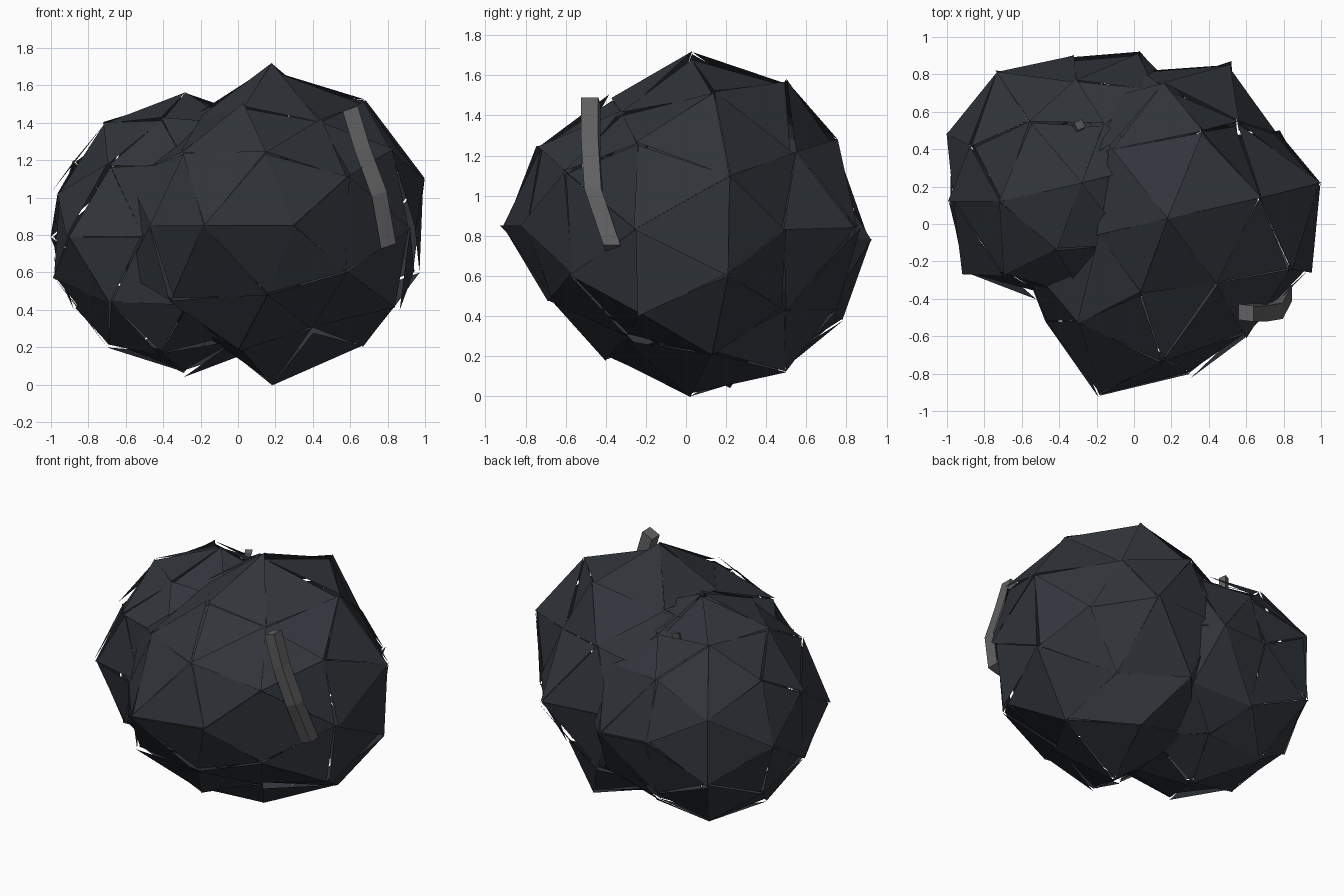
import bpy, bmesh, random
from math import radians
from itertools import product
from mathutils import Vector, Matrix

if "Cube" in bpy.data.objects:
    bpy.data.objects.remove(bpy.data.objects["Cube"])

random.seed(4)


def material(name, rgb):
    m = bpy.data.materials.new(name)
    m.diffuse_color = (*rgb, 1)
    m.use_nodes = True
    m.node_tree.nodes["Principled BSDF"].inputs["Base Color"].default_value = m.diffuse_color
    return m


def ball_directions():
    # 42 directions of a once-subdivided icosahedron standing on an edge midpoint
    dirs = {}
    for seed in ((.8507, .5257, 0), (.309, .5, .809), (0, 0, 1)):
        for k in range(3):
            p = seed[k:] + seed[:k]
            for s in product((1, -1), repeat=3):
                v = Vector(a * b for a, b in zip(p, s))
                dirs[tuple(round(c, 2) + 0.0 for c in v)] = v
    return list(dirs.values())


def rough_ball(name, centre, radii, pulled, mat):
    # faceted lump: hull, reshape, then tilt the separate facets slightly
    c = Vector(centre)
    turn = Matrix.Rotation(radians(-108.7), 3, 'Z')
    bm = bmesh.new()
    for d in ball_directions():
        bm.verts.new(turn @ d)
    bmesh.ops.convex_hull(bm, input=bm.verts[:])
    inv = turn.inverted()
    for v in bm.verts:
        d = inv @ v.co
        v.co = c + turn @ Vector(a * r for a, r in zip(d, radii))
    free = set(bm.verts)
    for p in pulled:
        p = Vector(p)
        v = min(free, key=lambda q: (q.co - p).length)
        if (v.co - p).length < 0.35:
            v.co = p
            free.discard(v)
    bmesh.ops.recalc_face_normals(bm, faces=bm.faces[:])
    bmesh.ops.split_edges(bm, edges=bm.edges[:])
    for v in bm.verts:
        v.co += (v.co - c).normalized() * random.uniform(-.04, .006)
    me = bpy.data.meshes.new(name)
    bm.to_mesh(me)
    bm.free()
    me.materials.append(mat)
    ob = bpy.data.objects.new(name, me)
    bpy.context.collection.objects.link(ob)
    return ob


def bent_bar(name, path, across, depth, mat):
    # rectangular section carried along the path: across = side direction, depth = outward
    a, d = Vector(across) / 2, Vector(depth) / 2
    bm = bmesh.new()
    rings = [[bm.verts.new(Vector(p) + s * a + t * d)
              for s, t in ((-1, -1), (1, -1), (1, 1), (-1, 1))] for p in path]
    for r, q in zip(rings, rings[1:]):
        for i in range(4):
            j = (i + 1) % 4
            bm.faces.new((r[i], r[j], q[j], q[i]))
    bm.faces.new(rings[0])
    bm.faces.new(rings[-1])
    bmesh.ops.recalc_face_normals(bm, faces=bm.faces[:])
    me = bpy.data.meshes.new(name)
    bm.to_mesh(me)
    bm.free()
    me.materials.append(mat)
    ob = bpy.data.objects.new(name, me)
    bpy.context.collection.objects.link(ob)


dark = material("dark_slate", (.03, .035, .043))
grey = material("grey_bar", (.12, .12, .12))

# large lump
rough_ball("large_lump", (.17, 0, .855), (.88, .82, .855), [
    (.18, .03, 1.715), (.18, .02, 0), (-.19, -.93, .85), (.52, .87, .84),
    (1, .22, 1.1), (.97, .21, .6), (.95, -.26, .83), (.78, .5, .83),
    (.3, -.82, .85), (-.47, -.52, .85), (.6, -.61, 1.12), (.59, -.59, .6),
    (.37, .5, 1.58), (.03, -.38, 1.5), (.15, -.75, 1.25), (-.31, -.54, 1.25),
    (.16, -.7, .47), (-.37, -.58, .45), (.45, -.33, 1.43), (.68, .14, 1.52),
    (-.13, .42, 1.48), (-.2, -.06, 1.46), (.85, -.25, 1.27), (.86, -.24, .4),
    (0, -.4, .18), (.36, .5, .12), (.4, -.3, .28), (.67, .13, .2),
    (.56, .55, 1.22), (.56, .5, .42), (-.2, -.06, .28), (-.13, .42, .25)], dark)

# small lump
rough_ball("small_lump", (-.29, .22, .8), (.74, .73, .755), [
    (-.28, .22, 1.56), (-.29, .22, .04), (-.92, -.27, .79), (-.99, .12, 1.03),
    (-.99, .12, .57), (-1, .48, .79), (-.74, .82, 1.03), (-.74, .82, .57),
    (-.32, .9, .79), (.03, .93, .78), (-.52, -.4, .79),
    (-.72, .12, 1.4), (-.7, .12, .2), (-.31, .78, 1.19), (-.31, .78, .38),
    (-.16, .54, 1.37), (-.16, .54, .23), (-.01, -.12, .24)], dark)

# bent bars, one on the large lump and one almost buried in the small lump
bent_bar("front_bar", [(.6, -.475, 1.475), (.665, -.475, 1.26), (.755, -.46, 1.02),
                       (.805, -.365, .74)], (.0, .085, .0), (.08, -.01, .03), grey)
bent_bar("buried_bar", [(-.29, .53, 1.41), (-.31, .5, 1.3), (-.3, .45, 1.1),
                        (-.28, .4, .95)], (.04, .02, 0), (-.02, .04, .01), grey)
